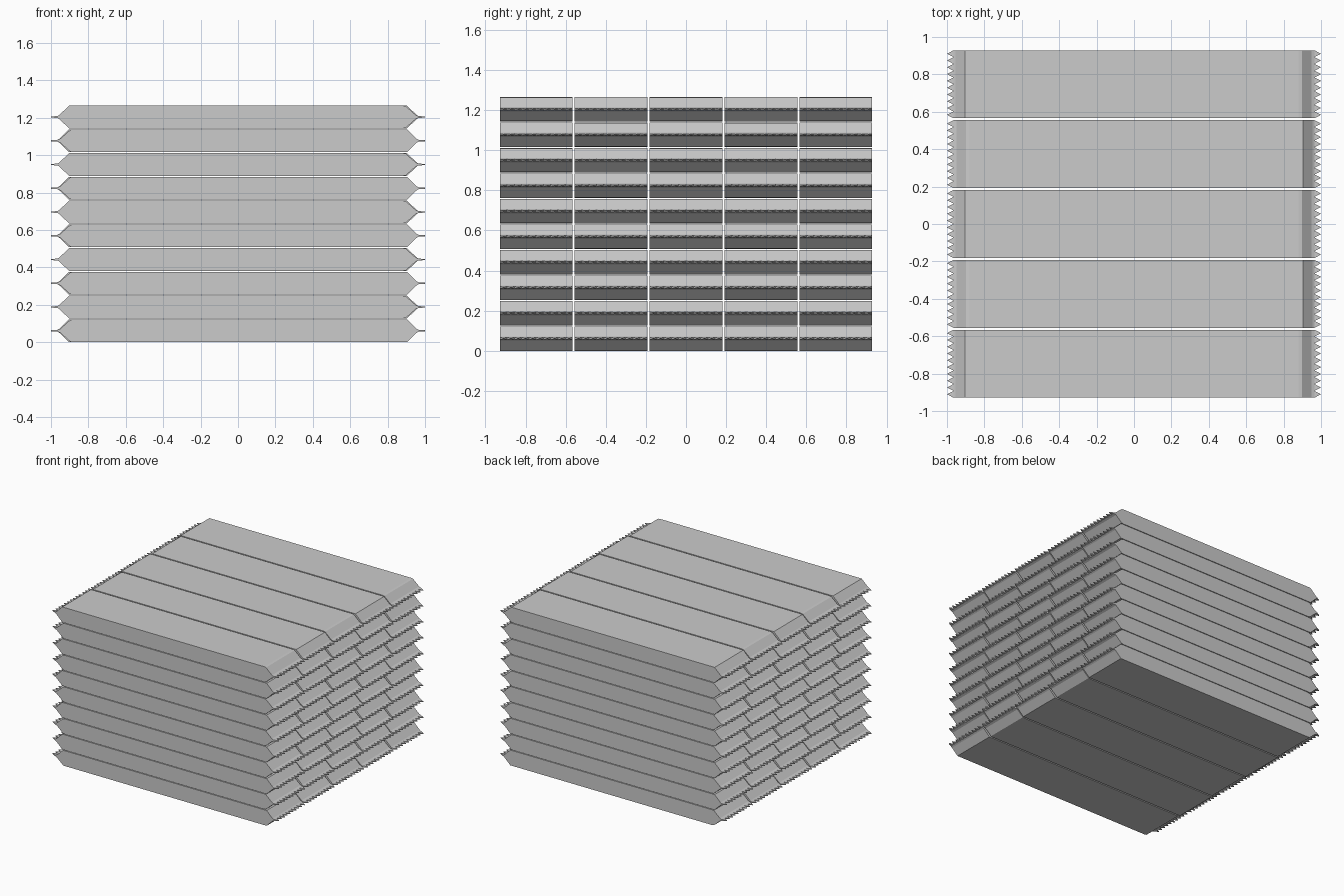
import bpy, bmesh
from mathutils import Matrix

if "Cube" in bpy.data.objects:
    bpy.data.objects.remove(bpy.data.objects["Cube"])

COLS, ROWS = 5, 10
PITCH_Y, PITCH_Z = 0.3735, 0.127
WIDTH, HEIGHT = 0.363, 0.122
TEETH = 10


def prism(bm, profile, y0, y1):
    """Extrude an (x, z) profile along y."""
    a = [bm.verts.new((x, y0, z)) for x, z in profile]
    b = [bm.verts.new((x, y1, z)) for x, z in profile]
    bm.faces.new(a)
    bm.faces.new(b[::-1])
    for i in range(len(a)):
        j = (i + 1) % len(a)
        bm.faces.new((a[j], a[i], b[i], b[j]))


def tooth(bm, side, y0, y1):
    """Pointed wedge on the crimped end."""
    x, tip = side * 0.965, side * 1.0
    base = [bm.verts.new((x, y, z)) for y, z in
            ((y0, -0.005), (y1, -0.005), (y1, 0.005), (y0, 0.005))]
    ym = (y0 + y1) / 2
    lo = bm.verts.new((tip, ym, -0.003))
    hi = bm.verts.new((tip, ym, 0.003))
    bm.faces.new(base)
    bm.faces.new((base[0], base[1], lo))
    bm.faces.new((base[2], base[3], hi))
    bm.faces.new((base[1], base[2], hi, lo))
    bm.faces.new((base[3], base[0], lo, hi))


# One sealed pack: tapered body with thin crimped ends
bm = bmesh.new()
h, w = HEIGHT / 2, WIDTH / 2
upper = [(0.965, 0.005), (0.95, 0.011), (0.897, h - 0.003), (0.88, h),
         (-0.903, h), (-0.955, 0.011), (-0.965, 0.005)]
prism(bm, upper + [(x, -z) for x, z in reversed(upper)], -w, w)

# Zigzag teeth on both ends
step = WIDTH / TEETH
for side in (-1, 1):
    for i in range(TEETH):
        tooth(bm, side, -w + i * step, -w + (i + 1) * step)
bmesh.ops.recalc_face_normals(bm, faces=bm.faces)
mesh = bpy.data.meshes.new("sealed_pack")
bm.to_mesh(mesh)
bm.free()

# Stack of packs, every other one turned around
for r in range(ROWS):
    for c in range(COLS):
        pack = bpy.data.objects.new(f"pack_row{r + 1}_col{c + 1}", mesh)
        pack.location = (0, (c - (COLS - 1) / 2) * PITCH_Y, h + r * PITCH_Z)
        if (r + c + ROWS - 1) % 2:
            pack.rotation_euler.z = 3.14159265
        bpy.context.collection.objects.link(pack)
